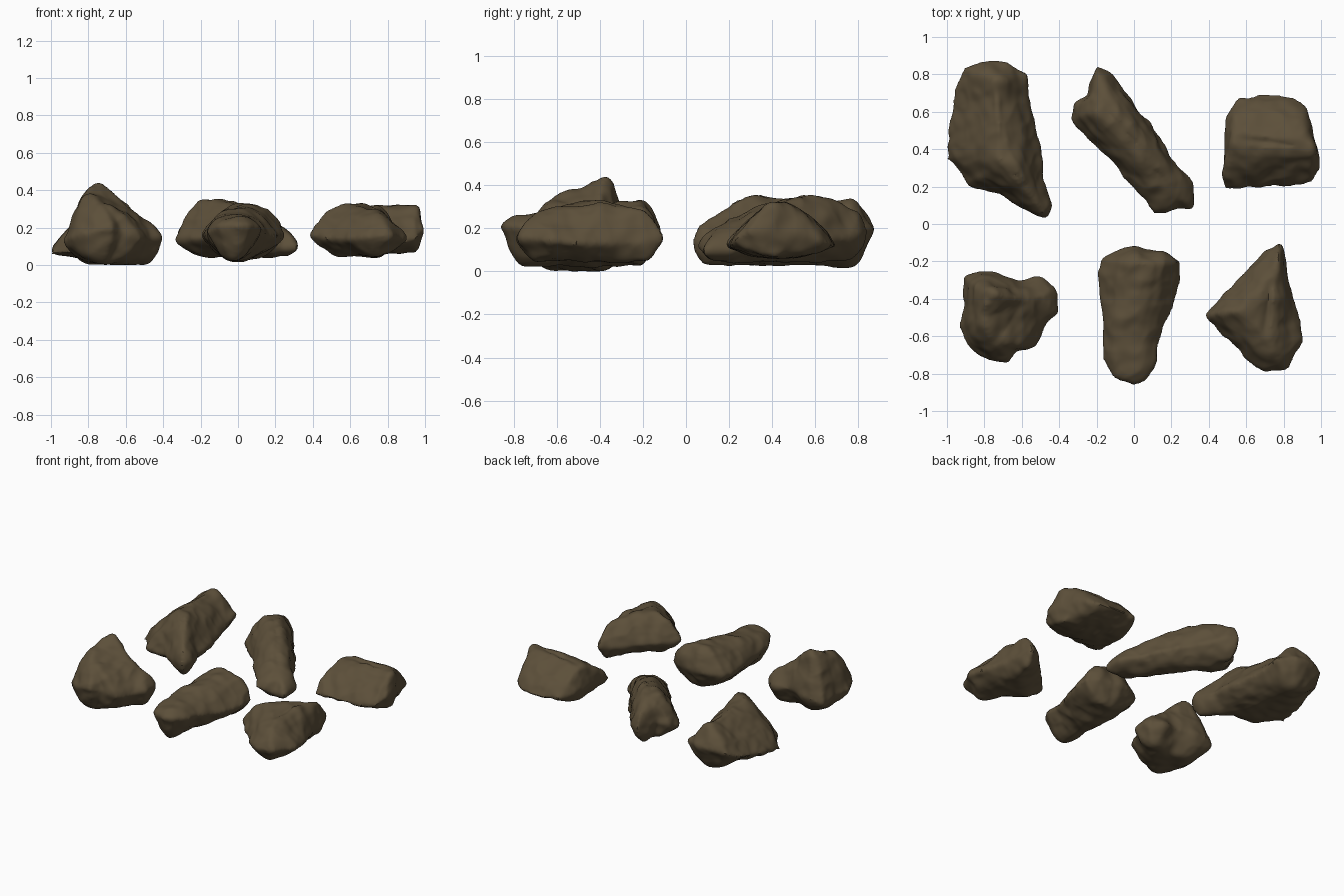
import bpy, bmesh
from mathutils import Vector, noise

cube = bpy.data.objects.get("Cube")
if cube:
    bpy.data.objects.remove(cube, do_unlink=True)

# one earthy brown for every stone
stone = bpy.data.materials.new("earth_brown_stone")
stone.use_nodes = True
brown = (0.108, 0.079, 0.042, 1)
stone.diffuse_color = brown
shader = stone.node_tree.nodes["Principled BSDF"]
shader.inputs["Base Color"].default_value = brown
shader.inputs["Roughness"].default_value = 0.9


def densify(points, step=0.03):
    """Closed outline resampled to short, even steps."""
    result = []
    for a, b in zip(points, points[1:] + points[:1]):
        a, b = Vector(a), Vector(b)
        count = max(1, round((b - a).length / step))
        result += [a.lerp(b, i / count) for i in range(count)]
    return result


def nearest_on_ridge(point, ridge):
    """Closest ridge point, measured on the ground plane."""
    best = None
    for a, b in zip(ridge, ridge[1:]):
        a, b = Vector(a), Vector(b)
        along = (b - a).xy
        t = (point.xy - a.xy).dot(along) / along.length_squared
        q = a.lerp(b, min(1, max(0, t)))
        if best is None or (q - point).xy.length < (best - point).xy.length:
            best = q
    return best


def ring(bm, rim, ridge, t, bulge, base=None):
    """Rim drawn in towards the ridge, rising to it or sinking to the base."""
    verts = []
    for p in rim:
        q = nearest_on_ridge(p, ridge)
        goal = q.z if base is None else base
        rise = 1 - (1 - t) ** bulge
        xy = p.xy.lerp(q.xy, t)
        verts.append(bm.verts.new((xy.x, xy.y, p.z + (goal - p.z) * rise)))
    return verts


def rock(name, base, bulge, ridge, outline):
    rim = densify(outline)
    bm = bmesh.new()
    under = [ring(bm, rim, ridge, t, 1.9, base) for t in (0.9, 0.7, 0.5, 0.3, 0.12)]
    over = [ring(bm, rim, ridge, t, bulge) for t in (0, 0.12, 0.25, 0.45, 0.7, 0.9)]
    rings = under + over
    for low, high in zip(rings, rings[1:]):
        for i in range(len(rim)):
            j = (i + 1) % len(rim)
            bm.faces.new((low[i], low[j], high[j], high[i]))
    bm.faces.new(rings[0][::-1])
    bm.faces.new(rings[-1])
    bmesh.ops.recalc_face_normals(bm, faces=bm.faces)
    mesh = bpy.data.meshes.new(name)
    bm.to_mesh(mesh)
    bm.free()
    obj = bpy.data.objects.new(name, mesh)
    bpy.context.collection.objects.link(obj)

    # even skin, softened edges
    remesh = obj.modifiers.new("skin", 'REMESH')
    remesh.mode = 'VOXEL'
    remesh.voxel_size = 0.012
    smooth = obj.modifiers.new("soften", 'SMOOTH')
    smooth.iterations = 5
    graph = bpy.context.evaluated_depsgraph_get()
    skin = bpy.data.meshes.new_from_object(obj.evaluated_get(graph))
    obj.modifiers.clear()
    obj.data = skin
    bpy.data.meshes.remove(mesh)
    skin.name = name

    # weathered lumps and chipped hollows
    moves = []
    for v in skin.vertices:
        lump = 0.013 * noise.noise(v.co * 6) + 0.008 * noise.noise(v.co * 14)
        chip = 0.01 * abs(noise.noise(v.co * 9 + Vector((3, 1, 2))))
        moves.append(v.co + v.normal * (lump - chip + 0.01))
    for v, co in zip(skin.vertices, moves):
        v.co = (co.x, co.y, max(0, co.z))
    skin.materials.clear()
    skin.materials.append(stone)
    bpy.ops.object.select_all(action='DESELECT')
    obj.select_set(True)
    bpy.context.view_layer.objects.active = obj
    bpy.ops.object.shade_smooth_by_angle(angle=0.6)


# broad long stone, back row
rock("back_large_rock", 0.035, 1.4,
     [(-.73, .76, .33), (-.73, .62, .32), (-.69, .36, .36), (-.62, .25, .345), (-.51, .1, .24)],
     [(-1, .35, .06), (-.98, .53, .09), (-.95, .75, .14), (-.9, .83, .18), (-.77, .87, .2),
      (-.68, .86, .2), (-.58, .79, .18), (-.56, .64, .14), (-.51, .45, .12), (-.49, .26, .13),
      (-.45, .1, .14), (-.47, .04, .14), (-.6, .09, .12), (-.72, .16, .09), (-.88, .21, .07)])

# slanted stone with a full back, back row
rock("back_slanted_rock", .05, 2.8,
     [(-.19, .75, .29), (-.15, .62, .345), (-.01, .46, .33), (.11, .29, .27), (.23, .15, .18)],
     [(-.2, .85, .19), (-.13, .81, .18), (-.07, .72, .15), (.09, .53, .13), (.23, .31, .11),
      (.31, .22, .1), (.31, .09, .09), (.23, .09, .09), (.16, .05, .11), (.1, .06, .12),
      (.06, .13, .14), (-.13, .35, .15), (-.33, .56, .13), (-.32, .64, .15), (-.25, .68, .18),
      (-.24, .75, .19)])

# wedge shaped block, back row
rock("back_block_rock", .07, 1.7,
     [(.53, .46, .29), (.7, .44, .32), (.95, .42, .32)],
     [(.48, .19, .12), (.48, .4, .16), (.5, .58, .14), (.55, .66, .13), (.67, .69, .12),
      (.86, .68, .12), (.91, .63, .14), (.93, .53, .18), (.98, .4, .21), (.99, .29, .19),
      (.95, .22, .14), (.83, .21, .12), (.68, .2, .12)])

# tall peaked stone, front row
rock("front_peaked_rock", .012, 1.7,
     [(-.74, -.63, .32), (-.78, -.54, .37), (-.79, -.45, .41), (-.74, -.39, .44),
      (-.64, -.42, .36), (-.5, -.4, .24)],
     [(-.91, -.28, .12), (-.83, -.25, .14), (-.72, -.27, .15), (-.64, -.3, .15),
      (-.5, -.29, .14), (-.42, -.34, .15), (-.41, -.47, .15), (-.48, -.54, .13),
      (-.52, -.65, .14), (-.62, -.67, .17), (-.67, -.74, .19), (-.77, -.73, .18),
      (-.89, -.65, .15), (-.93, -.54, .13), (-.9, -.43, .13)])

# long blocky stone, front row
rock("front_long_rock", .03, 2.6,
     [(-.03, -.74, .25), (-.02, -.5, .285), (.02, -.34, .3), (.04, -.22, .325)],
     [(-.19, -.27, .16), (-.17, -.19, .16), (-.05, -.13, .17), (0, -.12, .17), (.06, -.14, .17),
      (.16, -.15, .17), (.25, -.2, .16), (.22, -.38, .15), (.16, -.54, .16), (.12, -.64, .18),
      (.11, -.75, .2), (.06, -.83, .21), (0, -.86, .21), (-.1, -.82, .21), (-.16, -.72, .18),
      (-.17, -.46, .16)])

# pointed triangular stone, front row
rock("front_pointed_rock", .05, 2,
     [(.77, -.2, .28), (.73, -.36, .32), (.59, -.46, .32), (.7, -.57, .31), (.74, -.66, .27)],
     [(.38, -.49, .16), (.48, -.38, .15), (.62, -.24, .15), (.71, -.15, .15), (.78, -.11, .15),
      (.8, -.19, .14), (.83, -.32, .13), (.87, -.48, .13), (.9, -.61, .14), (.86, -.7, .15),
      (.8, -.78, .16), (.7, -.79, .15), (.59, -.71, .14), (.51, -.62, .14)])
